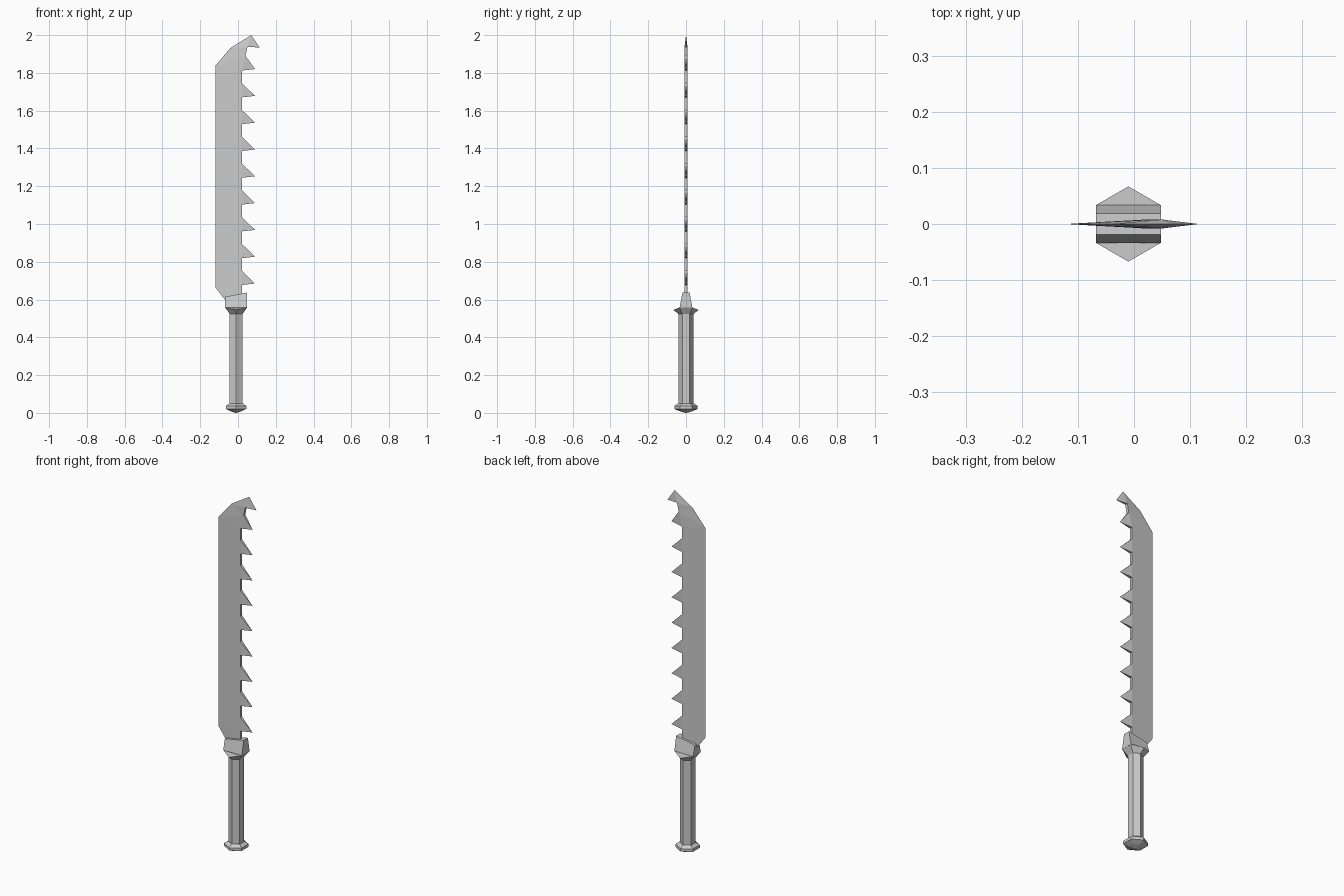
import bpy, bmesh
from math import pi, cos, sin

if "Cube" in bpy.data.objects:
    bpy.data.objects.remove(bpy.data.objects["Cube"])

CX = -0.01  # handle axis


def finish(bm, name):
    bmesh.ops.remove_doubles(bm, verts=bm.verts, dist=1e-5)
    bmesh.ops.recalc_face_normals(bm, faces=bm.faces)
    me = bpy.data.meshes.new(name)
    bm.to_mesh(me)
    bm.free()
    ob = bpy.data.objects.new(name, me)
    bpy.context.collection.objects.link(ob)
    return ob


def loft(name, rings):
    """Skin a stack of equal-length point rings and cap both ends."""
    bm = bmesh.new()
    vs = [[bm.verts.new(p) for p in r] for r in rings]
    n = len(vs[0])
    for a, b in zip(vs, vs[1:]):
        for i in range(n):
            j = (i + 1) % n
            bm.faces.new((a[i], a[j], b[j], b[i]))
    bm.faces.new(vs[0])
    bm.faces.new(vs[-1])
    return finish(bm, name)


def hexa(r, z):
    """Hexagon with points towards +y and -y."""
    return [(CX + r * cos(pi / 2 + i * pi / 3), r * sin(pi / 2 + i * pi / 3), z)
            for i in range(6)]


# Handle and pommel: six-sided stacks
loft("handle", [hexa(0.039, 0.03), hexa(0.039, 0.54)])
loft("pommel", [hexa(0.004, 0.005), hexa(0.034, 0.012), hexa(0.062, 0.024),
                hexa(0.062, 0.04), hexa(0.042, 0.053)])

# Guard: hexagonal flare under a wedge with a slanted top
flare = [(x, y, 0.545 if abs(x - CX) < 0.01 else 0.558) for x, y, z in hexa(0.067, 0)]
loft("guard_flare", [hexa(0.039, 0.523), flare])
x0, x1 = CX - 0.058, CX + 0.058


def rect(y, zl, zr):
    return [(x0, -y, zl), (x1, -y, zr), (x1, y, zr), (x0, y, zl)]


loft("guard_collar", [rect(0.034, 0.557, 0.557), rect(0.019, 0.615, 0.637)])

# Blade: front panels (x, z, half thickness) mirrored to the back, then closed
T, SPINE, EDGE = 0.008, 0.02, -0.12
tips = [0.685 + 0.1419 * i for i in range(9)]
spine = [(SPINE, 0.60, T)]
teeth = []
for z in tips:
    low, high = (SPINE, z - 0.008, T), (SPINE, z + 0.068, T)
    if z == tips[-1]:
        high = (0.04, 1.89, T)
    spine += [low, high]
    teeth.append([low, (0.09, z, 0), high])
heel, edge0, edge1 = (-0.07, 0.60, 0.003), (EDGE, 0.665, 0), (EDGE, 1.838, 0)
shoulder, peak = (-0.04, 1.932, 0), (0.07, 2.0, 0)
hook, throat = (0.115, 1.935, 0), (0.05, 1.937, T)
last = spine.pop()
panels = teeth + [[heel] + spine + [edge1, edge0],
                  [edge1, spine[-1], last], [edge1, last, shoulder],
                  [shoulder, last, throat], [shoulder, throat, peak],
                  [throat, hook, peak]]
bm = bmesh.new()
for panel in panels:
    for s in (-1, 1):
        bm.faces.new([bm.verts.new((x, s * t, z)) for x, z, t in panel])
bmesh.ops.remove_doubles(bm, verts=bm.verts, dist=1e-5)
for e in [e for e in bm.edges if e.is_boundary and min(v.co.y for v in e.verts) < -1e-4]:
    loop = []
    a, b = e.verts
    for p in (a.co, b.co, b.co * 1, a.co * 1):
        loop.append(p.copy())
    loop[2].y *= -1
    loop[3].y *= -1
    pts = [p for i, p in enumerate(loop) if all((p - q).length > 1e-5 for q in loop[:i])]
    if max(p.y for p in pts) > 0 and min(p.y for p in pts) < 0:
        bm.faces.new([bm.verts.new(p) for p in pts])
finish(bm, "blade")

# Rest the pommel tip on the ground
for v in bpy.data.objects["pommel"].data.vertices:
    if v.co.z < 0.006:
        v.co.z = 0.003
for ob in bpy.data.objects:
    ob.location.z = -0.003 if ob.name == "pommel" else 0
